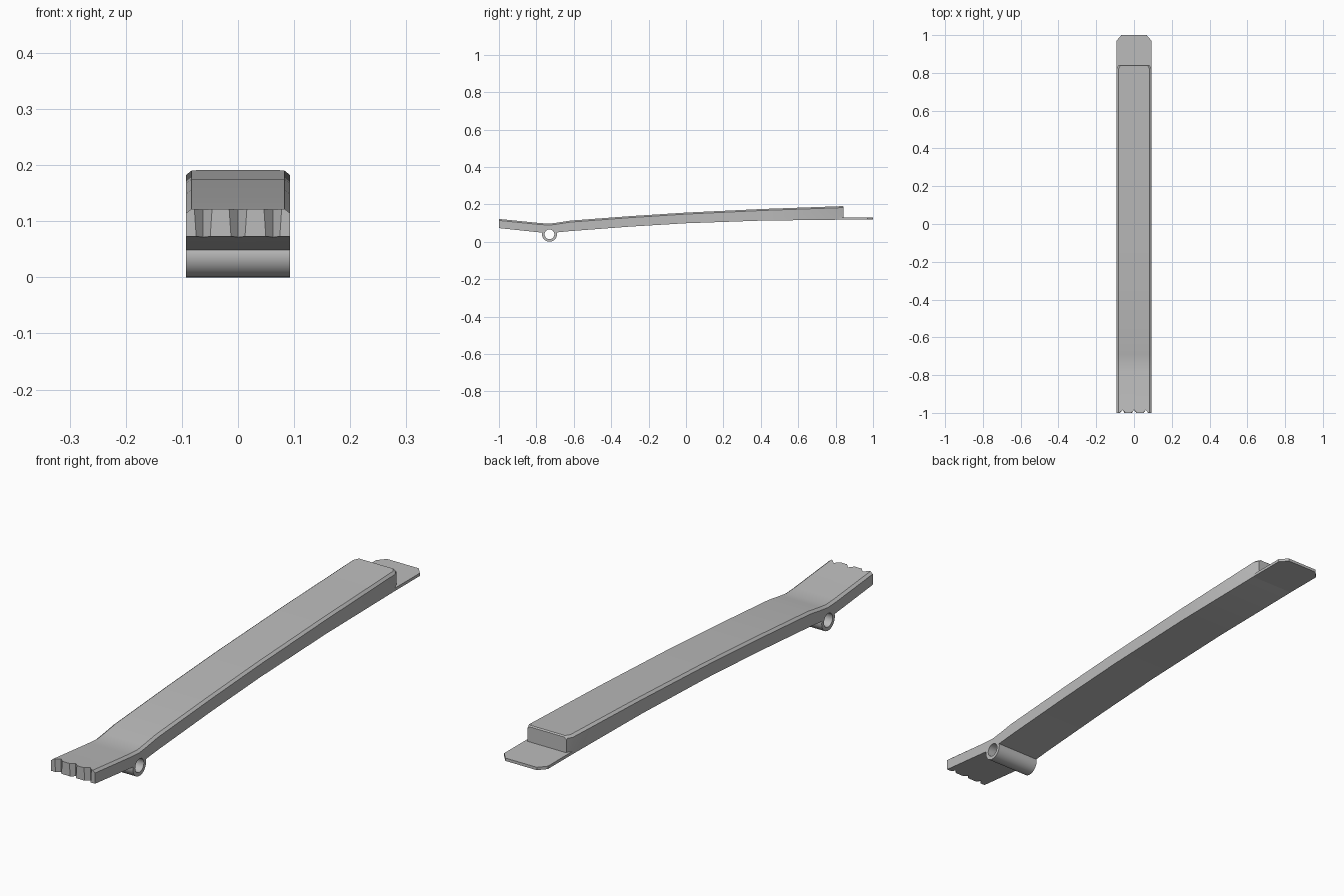
import bpy, bmesh, math
from mathutils import Matrix

if "Cube" in bpy.data.objects:
    bpy.data.objects.remove(bpy.data.objects["Cube"], do_unlink=True)

HALF = 0.093      # half width of the bar
BEVEL = 0.01      # long top chamfers
PIVOT = (-0.73, 0.04)

grey = bpy.data.materials.new("Plain grey")
grey.use_nodes = True
grey.diffuse_color = (0.5, 0.5, 0.5, 1)
grey.node_tree.nodes["Principled BSDF"].inputs["Base Color"].default_value = (0.5, 0.5, 0.5, 1)


def finish(name, bm):
    bmesh.ops.recalc_face_normals(bm, faces=bm.faces[:])
    mesh = bpy.data.meshes.new(name)
    bm.to_mesh(mesh)
    bm.free()
    mesh.materials.append(grey)
    obj = bpy.data.objects.new(name, mesh)
    bpy.context.collection.objects.link(obj)
    return obj


def loft(name, rings):
    """Skin a series of matching closed rings and cap both ends."""
    bm = bmesh.new()
    loops = [[bm.verts.new(p) for p in ring] for ring in rings]
    n = len(loops[0])
    for a, b in zip(loops, loops[1:]):
        for i in range(n):
            j = (i + 1) % n
            bm.faces.new((a[i], a[j], b[j], b[i]))
    bm.faces.new(loops[0])
    bm.faces.new(loops[-1])
    return finish(name, bm)


def cut(target, cutter):
    mod = target.modifiers.new("Cut", "BOOLEAN")
    mod.object = cutter
    mod.operation = "DIFFERENCE"
    mod.solver = "EXACT"
    bpy.context.view_layer.objects.active = target
    bpy.ops.object.modifier_apply(modifier=mod.name)
    bpy.data.objects.remove(cutter, do_unlink=True)


def smooth(obj):
    bpy.ops.object.select_all(action="DESELECT")
    obj.select_set(True)
    bpy.context.view_layer.objects.active = obj
    bpy.ops.object.shade_smooth_by_angle(angle=math.radians(30))


def section(y, low, high, w):
    return [(-w, y, low), (w, y, low), (w, y, high - BEVEL * 0.8),
            (w - BEVEL, y, high), (BEVEL - w, y, high), (-w, y, high - BEVEL * 0.8)]


# Bent lever bar: (y, underside, top, half width)
stations = [
    (-1.0, 0.073, 0.122, HALF), (-0.78, 0.050, 0.100, HALF),
    (-0.73, 0.046, 0.097, HALF), (-0.69, 0.050, 0.102, HALF),
    (-0.62, 0.057, 0.113, HALF), (-0.3, 0.081, 0.137, HALF),
    (0.0, 0.099, 0.156, HALF), (0.4, 0.113, 0.175, HALF),
    (0.82, 0.118, 0.190, HALF), (0.838, 0.125, 0.191, HALF - BEVEL),
    (0.843, 0.125, 0.187, HALF - BEVEL),
]
lever = loft("lever_bar", [section(*s) for s in stations])

# V notches across the front edge, narrowing downward
for x in (-0.062, 0, 0.062):
    rings = []
    for z, w in ((0.05, 0.011), (0.14, 0.017)):
        rings.append([(x - w * 1.12, -1.001, z), (x - w, -1.0, z), (x, -0.984, z),
                      (x + w, -1.0, z), (x + w * 1.12, -1.001, z)])
    cut(lever, loft("notch_cutter", rings))


# Pivot tube under the bend, with its bore cut through the bar
def circle(r, x, count=32):
    return [(x, PIVOT[0] + r * math.cos(math.tau * i / count),
             PIVOT[1] + r * math.sin(math.tau * i / count)) for i in range(count)]


cut(lever, loft("bore_cutter", [circle(0.026, -0.2), circle(0.026, 0.2)]))
tube = loft("pivot_tube", [circle(0.04, -HALF), circle(0.04, HALF)])
cut(tube, loft("bore_cutter", [circle(0.026, -0.2), circle(0.026, 0.2)]))

# Thin tongue at the rear with clipped corners
outline = [(-HALF, 0.82), (HALF, 0.82), (HALF, 0.97), (HALF - 0.026, 1.0),
           (0.026 - HALF, 1.0), (-HALF, 0.97)]
tongue = loft("rear_tongue", [[(x, y, z) for x, y in outline] for z in (0.118, 0.129)])

for part in (lever, tube, tongue):
    smooth(part)
